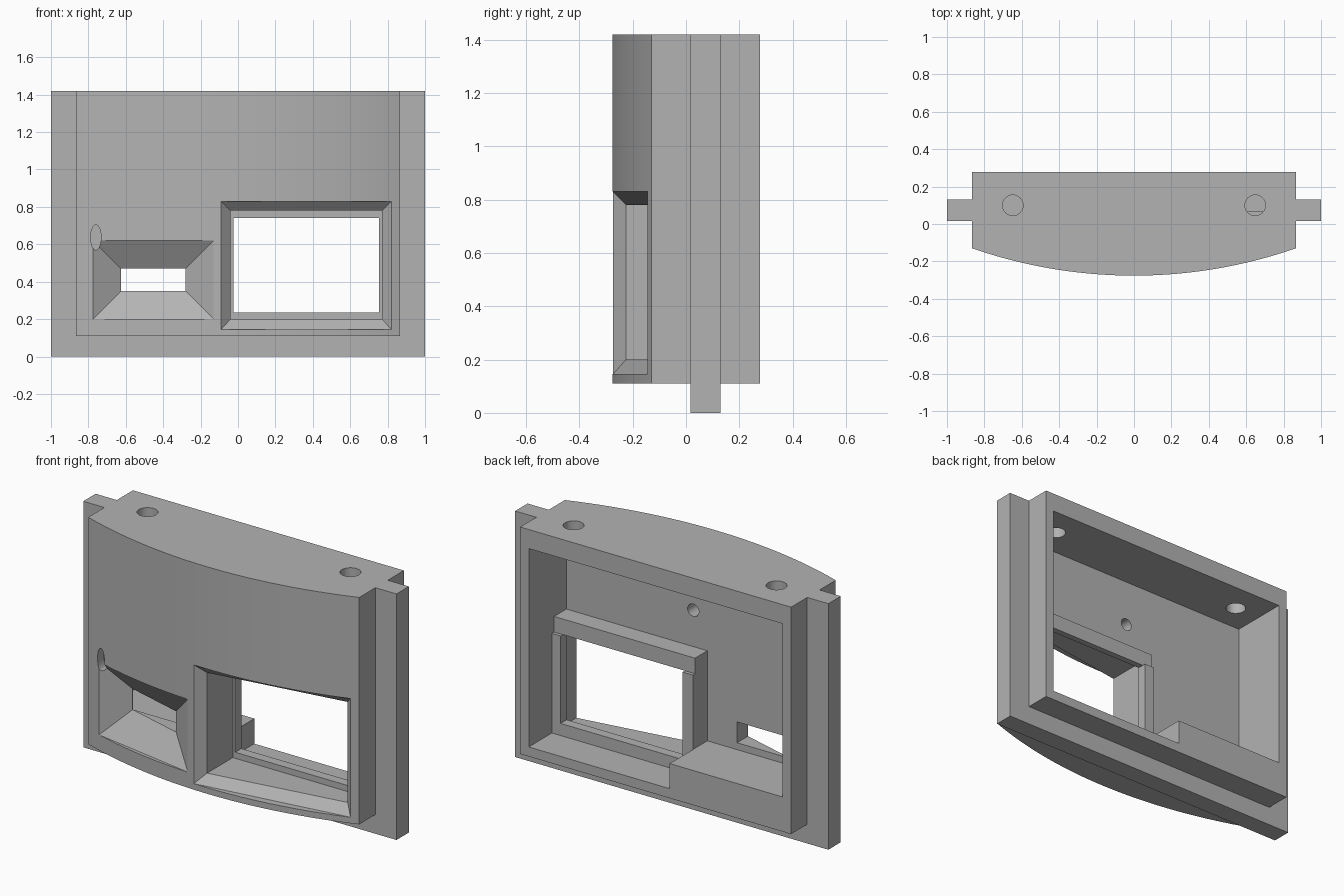
import bpy, bmesh, math
from mathutils import Matrix

if "Cube" in bpy.data.objects:
    bpy.data.objects.remove(bpy.data.objects["Cube"], do_unlink=True)

grey = bpy.data.materials.new("plain_grey")
grey.use_nodes = True
colour = (0.45, 0.45, 0.45, 1)
grey.diffuse_color = colour
grey.node_tree.nodes["Principled BSDF"].inputs["Base Color"].default_value = colour


def finish(name, bm):
    bmesh.ops.recalc_face_normals(bm, faces=bm.faces)
    mesh = bpy.data.meshes.new(name)
    bm.to_mesh(mesh)
    bm.free()
    mesh.materials.append(grey)
    ob = bpy.data.objects.new(name, mesh)
    bpy.context.collection.objects.link(ob)
    return ob


def loft(name, rings):
    """Closed solid through rings of equal point count."""
    bm = bmesh.new()
    loops = [[bm.verts.new(p) for p in ring] for ring in rings]
    n = len(loops[0])
    for a, b in zip(loops, loops[1:]):
        for i in range(n):
            j = (i + 1) % n
            bm.faces.new((a[i], a[j], b[j], b[i]))
    bm.faces.new(loops[0])
    bm.faces.new(loops[-1])
    return finish(name, bm)


def section(x0, x1, z0, z1, y0, y1=None):
    """Upright rectangle whose depth may differ at its two ends."""
    y1 = y0 if y1 is None else y1
    return [(x0, y0, z0), (x1, y1, z0), (x1, y1, z1), (x0, y0, z1)]


def box(name, x0, x1, y0, y1, z0, z1):
    return loft(name, [section(x0, x1, z0, z1, y0), section(x0, x1, z0, z1, y1)])


def rod(name, centre, radius, length, axis, stretch=1):
    bm = bmesh.new()
    bmesh.ops.create_cone(bm, cap_ends=True, segments=32, radius1=radius,
                          radius2=radius, depth=length)
    turn = {"X": Matrix.Rotation(math.pi / 2, 4, "Y"),
            "Y": Matrix.Rotation(math.pi / 2, 4, "X"), "Z": Matrix()}[axis]
    bm.transform(Matrix.Translation(centre) @ Matrix.Diagonal((1, 1, stretch, 1)) @ turn)
    return finish(name, bm)


def combine(target, tool, operation):
    mod = target.modifiers.new(operation, "BOOLEAN")
    mod.operation, mod.solver, mod.object = operation, "EXACT", tool
    bpy.context.view_layer.objects.active = target
    bpy.ops.object.modifier_apply(modifier=mod.name)
    bpy.data.objects.remove(tool, do_unlink=True)


# Bowed body: arc front, flat back
HALF, FRONT, SIDE, BACK = 0.865, -0.276, -0.13, 0.277
BASE, TOP = 0.11, 1.42
bow = SIDE - FRONT
radius = (HALF ** 2 + bow ** 2) / (2 * bow)
sweep = math.asin(HALF / radius)
STEPS = 40
outline = [(HALF, BACK), (-HALF, BACK)]
for i in range(STEPS + 1):
    a = sweep * (2 * i / STEPS - 1)
    outline.append((radius * math.sin(a), FRONT + radius * (1 - math.cos(a))))
panel = loft("housing_panel", [[(x, y, z) for x, y in outline] for z in (BASE, TOP)])

# Mounting flange along both sides and the bottom
combine(panel, box("flange", -1, 1, 0.017, 0.13, 0, TOP), "UNION")

# Rear cavity, stepped to leave the window frame, its top lip and the corner block
INNER, WALL, CEILING, OPEN = 0.81, -0.066, 1.31, 0.5
cavity = [
    box("upper_cavity", -INNER, INNER, WALL, OPEN, 0.83, CEILING),
    box("side_cavity", -INNER, -0.09, WALL, OPEN, 0.31, 1.2),
    box("lip_cavity", -0.3, INNER, 0.046, OPEN, 0.74, 1.1),
    box("frame_cavity", -0.09, INNER, 0.066, OPEN, 0.165, 1.0),
]

# Large stepped window, its bevel following the bow
big = (-0.09, 0.82, 0.145, 0.83)
inset = (-0.04, 0.77, 0.2, 0.78)
clear = (-0.025, 0.755, 0.235, 0.74)
large_window = loft("large_window", [
    section(*big, -0.5), section(*big, -0.274, -0.145),
    section(*inset, -0.225, -0.1), section(*inset, 0.01),
    section(*clear, 0.01), section(*clear, 0.2)])

# Small funnel window
mouth = (-0.775, -0.13, 0.2, 0.62)
slot = (-0.625, -0.28, 0.35, 0.47)
small_window = loft("small_window", [
    section(*mouth, -0.5), section(*mouth, -0.16, -0.272),
    section(*slot, -0.068, -0.165), section(*slot, 0)])

# Drilled holes
holes = [rod("top_hole", (s * 0.648, 0.1, 1.4), 0.055, 0.3, "Z") for s in (-1, 1)]
holes += [
    rod("side_hole", (-0.93, 0.075, 0.66), 0.037, 0.36, "X"),
    rod("blind_hole", (0, -0.1, 1.04), 0.036, 0.2, "Y"),
    rod("front_hole", (-0.76, -0.2, 0.637), 0.028, 0.2, "Y", 2.4),
]

for cutter in cavity + [large_window, small_window] + holes:
    combine(panel, cutter, "DIFFERENCE")
